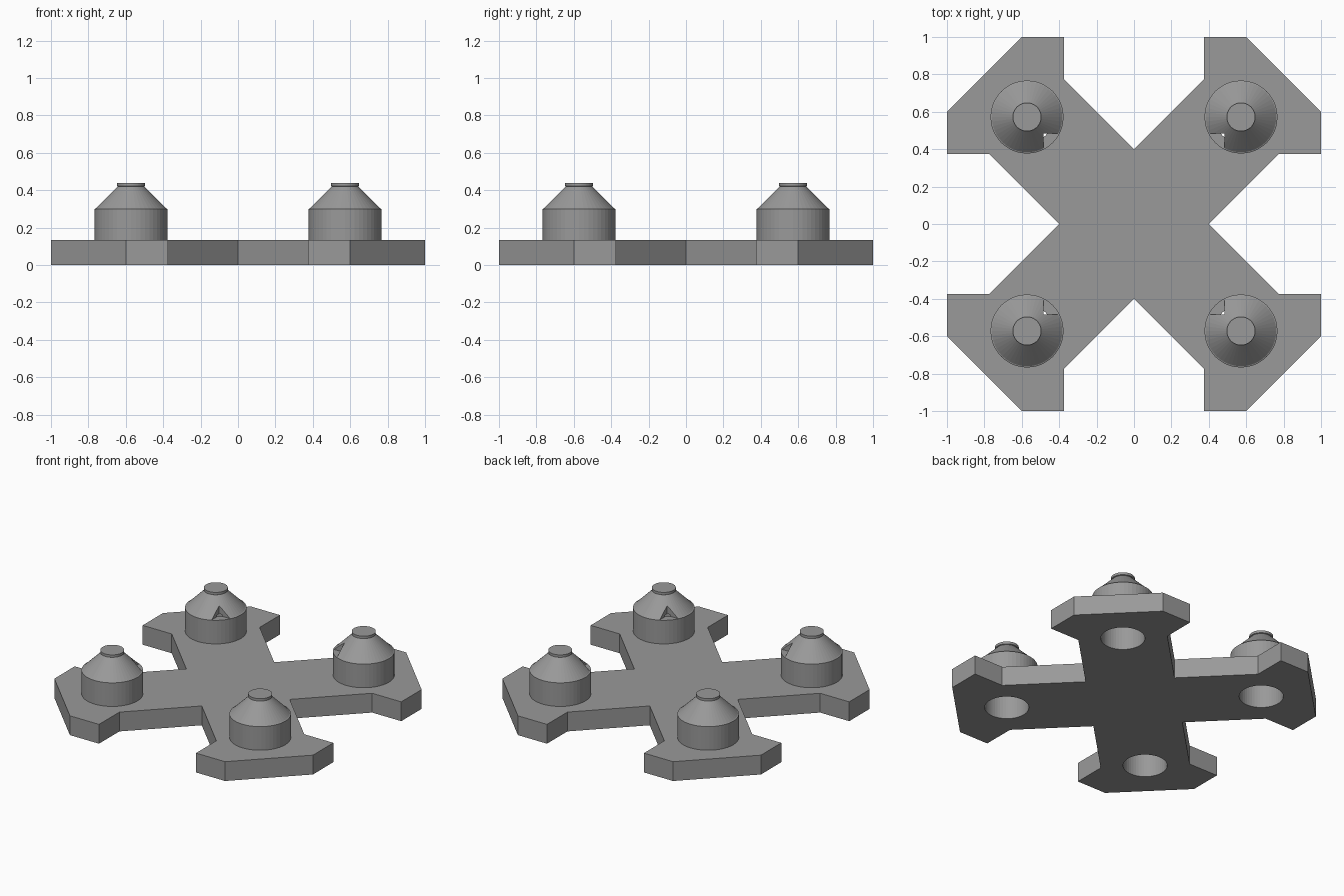
import bpy, bmesh, math

if "Cube" in bpy.data.objects:
    bpy.data.objects.remove(bpy.data.objects["Cube"])

C = 0.572          # cap centre offset along x and y
PLATE_TOP = 0.135
RIM = 0.30
BORE = 0.14
SEG = 48

grey = bpy.data.materials.new("mid_grey")
grey.diffuse_color = (0.32, 0.32, 0.32, 1)
grey.use_nodes = True
grey.node_tree.nodes["Principled BSDF"].inputs["Base Color"].default_value = grey.diffuse_color


def finish(name, bm):
    bmesh.ops.remove_doubles(bm, verts=bm.verts, dist=1e-5)
    bmesh.ops.recalc_face_normals(bm, faces=bm.faces)
    me = bpy.data.meshes.new(name)
    bm.to_mesh(me)
    bm.free()
    me.materials.append(grey)
    ob = bpy.data.objects.new(name, me)
    bpy.context.collection.objects.link(ob)
    return ob


def lathe(name, profile, x, y):
    """Revolve an axis-to-axis (radius, z) profile about a vertical axis."""
    bm = bmesh.new()
    vs = [bm.verts.new((r, 0, z)) for r, z in profile]
    es = [bm.edges.new(p) for p in zip(vs, vs[1:])]
    bmesh.ops.spin(bm, geom=vs + es, cent=(0, 0, 0), axis=(0, 0, 1),
                   angle=math.tau, steps=SEG, use_merge=False)
    bmesh.ops.translate(bm, verts=bm.verts, vec=(x, y, 0))
    return finish(name, bm)


def cut(target, cutter):
    cutter.hide_render = True
    m = target.modifiers.new("cut", 'BOOLEAN')
    m.operation = 'DIFFERENCE'
    m.solver = 'EXACT'
    m.object = cutter


# Cross plate: one quarter outline turned four times, then extruded
outline = [(0.4, 0), (0.775, 0.375), (1, 0.375), (1, 0.6), (0.6, 1),
           (0.375, 1), (0.375, 0.775)]
quarter = outline
for k in range(3):
    quarter = [(-y, x) for x, y in quarter]
    outline = outline + quarter
bm = bmesh.new()
base = bm.faces.new([bm.verts.new((x, y, 0)) for x, y in outline])
ext = bmesh.ops.extrude_face_region(bm, geom=[base], use_keep_orig=True)
bmesh.ops.translate(bm, vec=(0, 0, PLATE_TOP),
                    verts=[v for v in ext["geom"] if isinstance(v, bmesh.types.BMVert)])
plate = finish("cross_plate", bm)

cap_profile = [(0, PLATE_TOP), (0.195, PLATE_TOP), (0.195, RIM), (0.188, RIM + 0.003),
               (0.07, 0.42), (0.076, 0.423), (0.076, 0.44), (0, 0.44)]
bore_profile = [(0, -0.1), (BORE, -0.1), (BORE, RIM + 0.012), (0, RIM + 0.012)]

# Hollow caps, each with a square notch facing the middle
for sx in (-1, 1):
    for sy in (-1, 1):
        tag = ("left" if sx < 0 else "right") + ("_front" if sy < 0 else "_back")
        cap = lathe("cap_" + tag, cap_profile, sx * C, sy * C)
        bore = lathe("bore_cutter_" + tag, bore_profile, sx * C, sy * C)
        bm = bmesh.new()
        bmesh.ops.create_cube(bm, size=0.2)
        bmesh.ops.translate(bm, verts=bm.verts,
                            vec=(sx * 0.385, sy * 0.385, RIM + 0.1))
        notch = finish("notch_cutter_" + tag, bm)
        cut(plate, bore)
        cut(cap, bore)
        cut(cap, notch)
